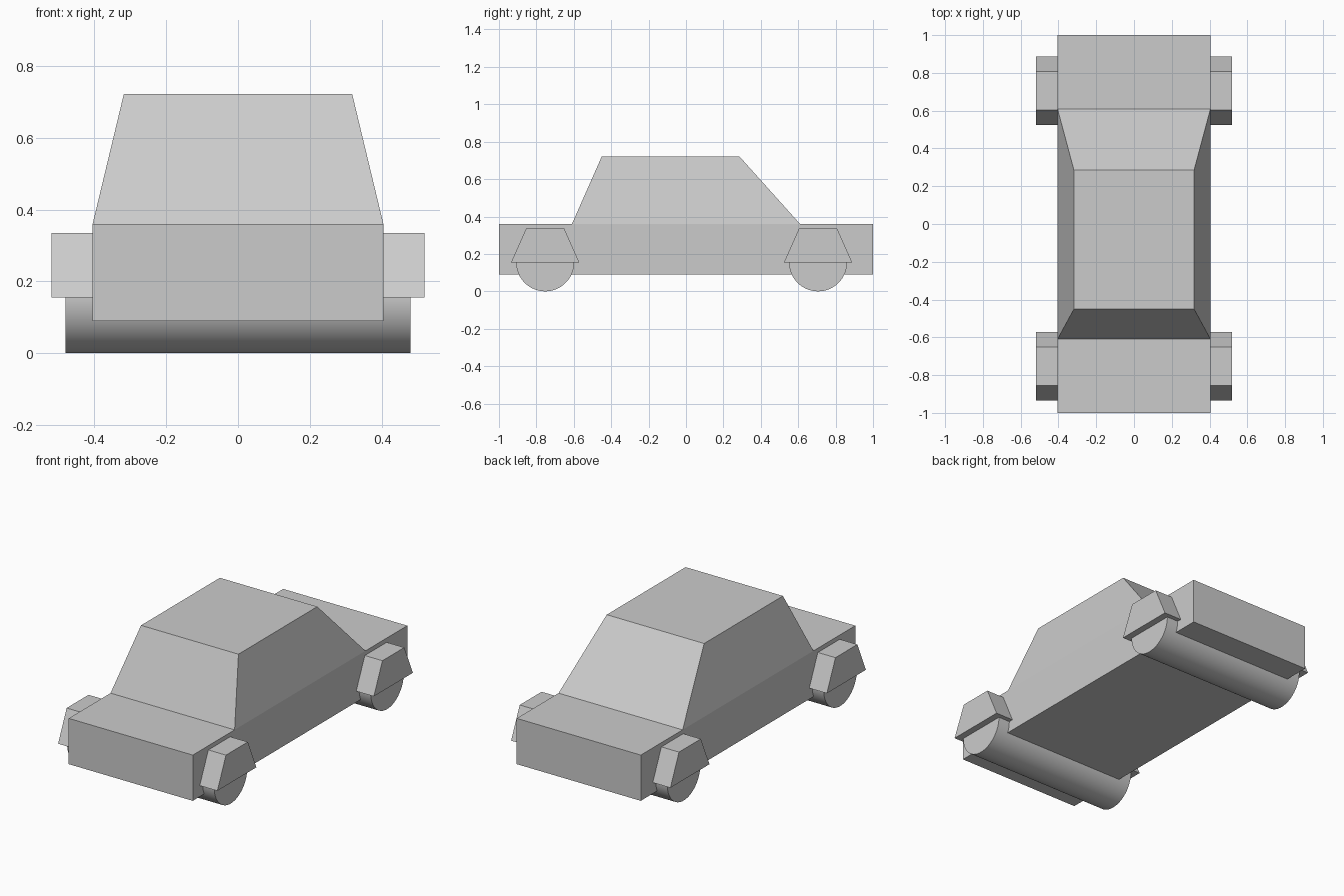
import bpy
import bmesh
import math

cube = bpy.data.objects.get("Cube")
if cube:
    bpy.data.objects.remove(cube, do_unlink=True)

grey = bpy.data.materials.new("light grey")
grey.use_nodes = True
colour = (0.6, 0.6, 0.6, 1)
grey.diffuse_color = colour
grey.node_tree.nodes["Principled BSDF"].inputs["Base Color"].default_value = colour


def frustum(name, bottom, top):
    """Six-sided solid between two rectangles, each (half width, y min, y max, z)."""
    bm = bmesh.new()
    rings = []
    for w, y0, y1, z in (bottom, top):
        corners = ((-w, y0), (w, y0), (w, y1), (-w, y1))
        rings.append([bm.verts.new((x, y, z)) for x, y in corners])
    low, high = rings
    bm.faces.new(low[::-1])
    bm.faces.new(high)
    for i in range(4):
        j = (i + 1) % 4
        bm.faces.new((low[i], low[j], high[j], high[i]))
    mesh = bpy.data.meshes.new(name)
    bm.to_mesh(mesh)
    bm.free()
    mesh.materials.append(grey)
    obj = bpy.data.objects.new(name, mesh)
    bpy.context.collection.objects.link(obj)
    return obj


# Body slab and tapered cabin
frustum("body", (0.405, -1, 1, 0.09), (0.405, -1, 1, 0.36))
frustum("cabin", (0.405, -0.61, 0.61, 0.36), (0.318, -0.45, 0.285, 0.722))

# Wheel rollers run the full width, with a wheel arch beam above each
radius = 0.155
for end, y in (("front", -0.753), ("rear", 0.706)):
    bpy.ops.mesh.primitive_cylinder_add(
        vertices=64, radius=radius, depth=0.96,
        location=(0, y, radius), rotation=(0, math.pi / 2, 0))
    roller = bpy.context.object
    roller.name = end + "_wheels"
    roller.data.materials.append(grey)
    bpy.ops.object.shade_smooth_by_angle(angle=math.radians(30))
    frustum(end + "_wheel_arches",
            (0.52, y - 0.182, y + 0.182, 0.155),
            (0.52, y - 0.102, y + 0.102, 0.335))
